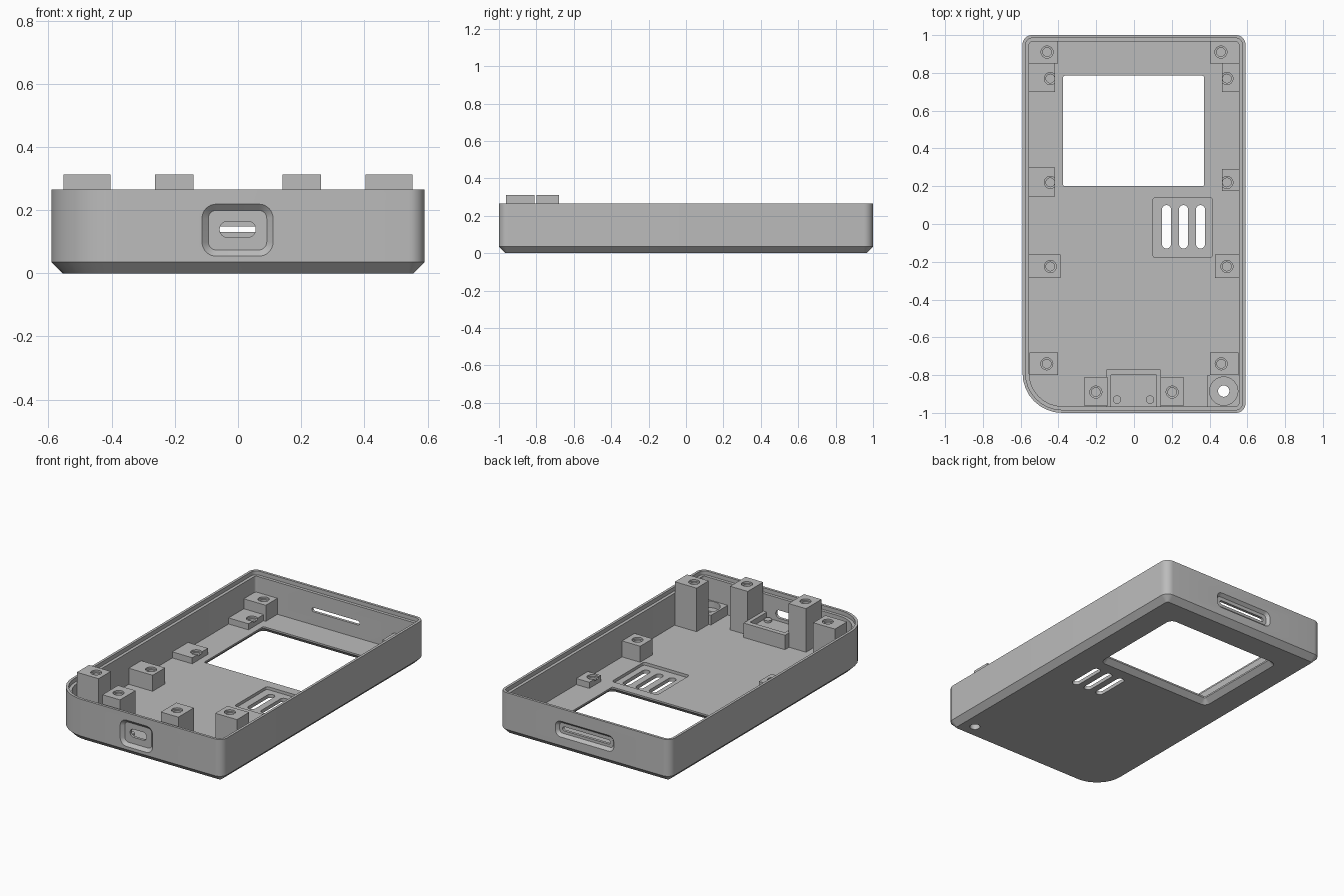
import bpy, bmesh, math

cube = bpy.data.objects.get("Cube")
if cube:
    bpy.data.objects.remove(cube, do_unlink=True)

grey = bpy.data.materials.new("plain_grey")
grey.use_nodes = True
GREY = (0.5, 0.5, 0.5, 1)
grey.diffuse_color = GREY
grey.node_tree.nodes["Principled BSDF"].inputs["Base Color"].default_value = GREY


def outline(x0, x1, y0, y1, r=0.0, grow=0.0, big=None, segs=8):
    """Rounded rectangle; big is the radius of the first corner if different."""
    radii = [big or r, r, r, r]
    signs = [(-1, -1), (1, -1), (1, 1), (-1, 1)]
    pts = []
    for i, (sx, sy) in enumerate(signs):
        cx = x1 + grow if sx > 0 else x0 - grow
        cy = y1 + grow if sy > 0 else y0 - grow
        if r == 0:
            pts.append((cx, cy))
            continue
        rad = max(radii[i] + grow, 0.006)
        cx, cy = cx - sx * rad, cy - sy * rad
        for k in range(segs + 1):
            a = math.pi + math.pi / 2 * (i + k / segs)
            pts.append((cx + rad * math.cos(a), cy + rad * math.sin(a)))
    return pts


def circle(cx, cy, r, n=24):
    return [(cx + r * math.cos(2 * math.pi * k / n),
             cy + r * math.sin(2 * math.pi * k / n)) for k in range(n)]


def loft(name, rings, axis="z"):
    """Closed solid through (outline, position) rings along z or y."""
    bm = bmesh.new()
    loops = []
    for pts, w in rings:
        loops.append([bm.verts.new((u, v, w) if axis == "z" else (u, w, v))
                      for u, v in pts])
    for a, b in zip(loops, loops[1:]):
        for i in range(len(a)):
            j = (i + 1) % len(a)
            bm.faces.new((a[i], a[j], b[j], b[i]))
    bm.faces.new(loops[0][::-1])
    bm.faces.new(loops[-1])
    bmesh.ops.recalc_face_normals(bm, faces=bm.faces)
    mesh = bpy.data.meshes.new(name)
    bm.to_mesh(mesh)
    bm.free()
    mesh.materials.append(grey)
    obj = bpy.data.objects.new(name, mesh)
    bpy.context.collection.objects.link(obj)
    return obj


def cut(target, cutters):
    """Subtract every cutter, bake the result and drop the cutters."""
    for c in cutters:
        c.hide_render = True
        mod = target.modifiers.new("cut", "BOOLEAN")
        mod.operation, mod.solver, mod.object = "DIFFERENCE", "EXACT", c
    graph = bpy.context.evaluated_depsgraph_get()
    mesh = bpy.data.meshes.new_from_object(target.evaluated_get(graph))
    target.modifiers.clear()
    target.data = mesh
    for c in cutters:
        bpy.data.objects.remove(c, do_unlink=True)


def prism(name, pts, lo, hi, axis="z"):
    return loft(name, [(pts, lo), (pts, hi)], axis)


FLOOR, RIM, CHAMFER = 0.04, 0.265, 0.035


def body(grow):
    return outline(-0.59, 0.59, -1, 1, 0.05, grow, big=0.21)


# Tray shell with chamfered underside
case = loft("case_shell", [(body(-CHAMFER), 0), (body(0), CHAMFER), (body(0), RIM)])
cutters = [
    prism("cavity", body(-0.035), FLOOR, 0.4),
    prism("rim_step", body(-0.016), RIM - 0.025, 0.4),
]

# Screen window, flared underneath
window = (-0.375, 0.37, 0.2, 0.785, 0.008)
cutters.append(loft("window_cut", [(outline(*window, grow=0.036), -0.006),
                                   (outline(*window), 0.03),
                                   (outline(*window), 0.1)]))

# Speaker recess and slots
cutters.append(prism("speaker_recess", outline(0.1, 0.415, -0.178, 0.14, 0.015), 0.022, 0.1))
for x in (0.172, 0.262, 0.352):
    cutters.append(prism("speaker_slot",
                         outline(x - 0.024, x + 0.024, -0.13, 0.1, 0.0235), -0.1, 0.1))

# Flared port recess and slot at the front
port = (-0.094, 0.091, 0.074, 0.199, 0.025)
cutters.append(loft("port_recess", [(outline(*port, grow=0.021), -1.001),
                                    (outline(*port), -0.982)], "y"))
cutters.append(prism("port_slot", outline(-0.058, 0.056, 0.114, 0.164, 0.0245),
                     -1.1, -0.94, "y"))

# Flared recess and thin card slot at the back
card = (-0.185, 0.185, 0.105, 0.17, 0.02)
cutters.append(loft("card_recess", [(outline(*card), 0.982),
                                    (outline(*card, grow=0.018), 1.001)], "y"))
cutters.append(prism("card_slot", outline(-0.165, 0.165, 0.122, 0.148, 0.0125),
                     0.94, 1.1, "y"))

# Screw hole through the floor in the front corner
SCREW = (0.475, -0.885)
cutters.append(prism("screw_hole", circle(*SCREW, 0.03), -0.1, 0.1))
cut(case, cutters)
parts = [case]


# Mounting posts with stepped blind holes
def post(name, x0, x1, y0, y1, top, hx, hy):
    obj = prism(name, outline(x0, x1, y0, y1), FLOOR - 0.01, top)
    cut(obj, [loft("hole", [(circle(hx, hy, 0.023), FLOOR + 0.005),
                            (circle(hx, hy, 0.023), top - 0.012),
                            (circle(hx, hy, 0.032), top - 0.011),
                            (circle(hx, hy, 0.032), top + 0.05)])])
    parts.append(obj)


LOW, MID, TALL = 0.078, 0.14, 0.312
for side, s in (("left", 1), ("right", -1)):
    def sided(name, xin, xout, y0, y1, top, hx, hy):
        a, b = sorted((s * xin, s * xout))
        post(f"{side}_{name}", a, b, y0, y1, top, s * hx, hy)

    wide = s < 0
    sided("back_corner_post", 0.403, 0.56, 0.85, 0.97, MID, 0.46, 0.91)
    sided("back_low_post", 0.418 if wide else 0.465, 0.56, 0.70, 0.85, LOW,
          0.443 if wide else 0.492, 0.77)
    sided("middle_low_post", 0.418 if wide else 0.465, 0.56,
          0.145 if wide else 0.175, 0.3 if wide else 0.29, LOW,
          0.443 if wide else 0.492, 0.22)
    sided("middle_post", 0.39 if wide else 0.43, 0.56, -0.285, -0.162, MID,
          0.443 if wide else 0.492, -0.225)
    sided("front_tall_post", 0.403, 0.553, -0.8, -0.68, TALL, 0.462, -0.74)
    sided("port_tall_post", 0.141, 0.262, -0.963, -0.81, TALL, 0.202, -0.89)

# Port holder: a raised lip around a lower seat with two pins
holder = prism("port_holder", outline(-0.145, 0.141, -0.967, -0.77), FLOOR - 0.01, 0.13)
cut(holder, [prism("seat_cut", outline(-0.122, 0.118, -1.1, -0.8), 0.095, 0.3)])
parts.append(holder)
for x in (-0.09, 0.085):
    parts.append(prism("port_pin", circle(x, -0.93, 0.022), 0.09, 0.108))

# Counterbored screw block in the front corner
block = prism("screw_block", outline(0.388, 0.557, -0.967, -0.8), FLOOR - 0.01, 0.1)
cut(block, [prism("counterbore", circle(*SCREW, 0.075, 32), 0.06, 0.3),
            prism("through_hole", circle(*SCREW, 0.03), -0.1, 0.3)])
parts.append(block)

# Smooth curved walls, keep edges sharp
bpy.ops.object.select_all(action="DESELECT")
for p in parts:
    p.select_set(True)
bpy.context.view_layer.objects.active = case
bpy.ops.object.shade_smooth_by_angle(angle=math.radians(30))
